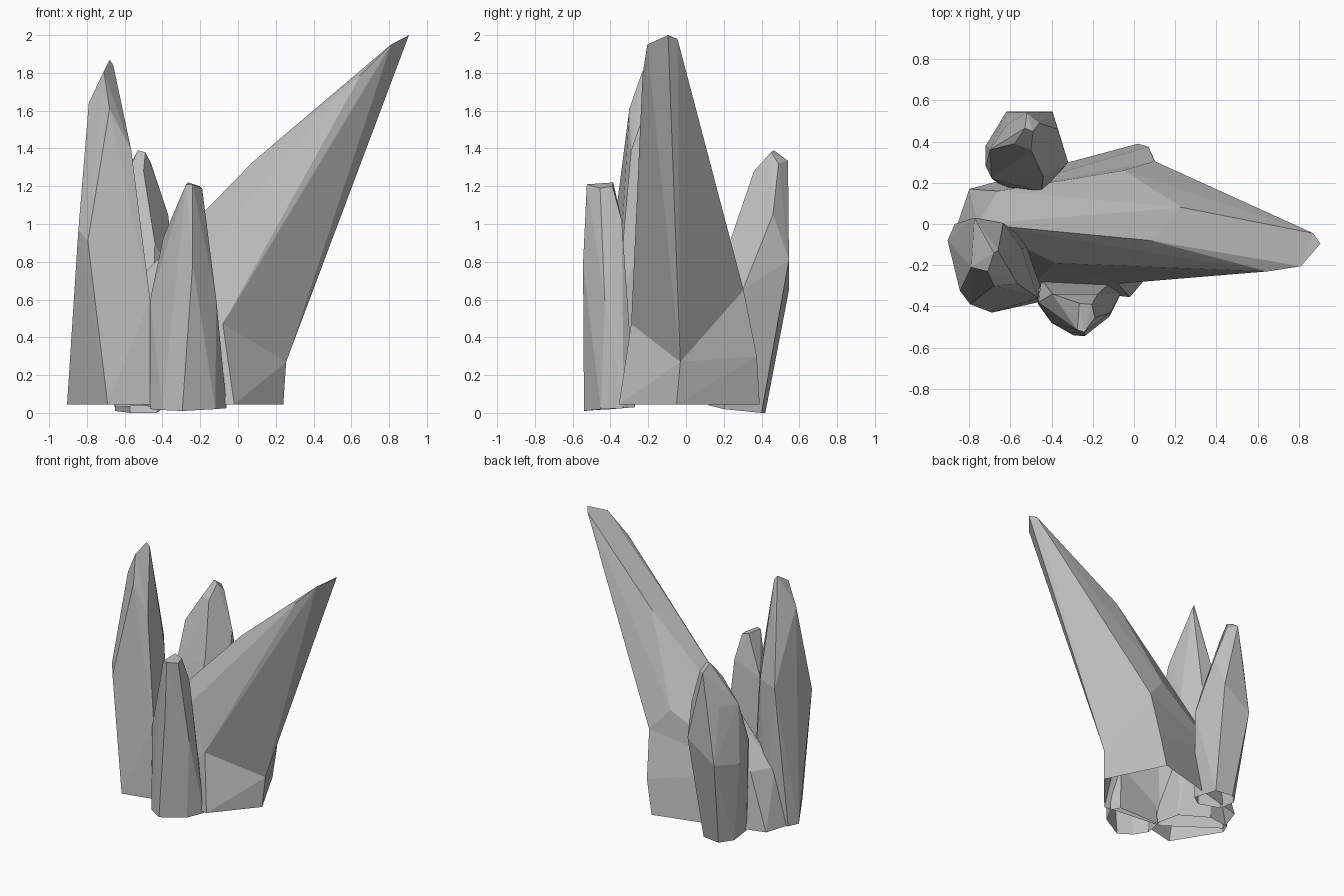
import bpy
import bmesh

if "Cube" in bpy.data.objects:
    bpy.data.objects.remove(bpy.data.objects["Cube"], do_unlink=True)

# One plain stone material shared by every crystal
stone = bpy.data.materials.new("pale grey stone")
stone.use_nodes = True
GREY = (0.52, 0.52, 0.52, 1.0)
stone.diffuse_color = GREY
shader = stone.node_tree.nodes["Principled BSDF"]
shader.inputs["Base Color"].default_value = GREY
shader.inputs["Roughness"].default_value = 0.8

CAP_HEIGHT = 0.66   # caps below this height are left open


def add_facets(mesh, points, open_top=False):
    """Wrap corner points in flat facets, leaving the underside open."""
    part = bmesh.new()
    for point in points:
        part.verts.new(point)
    hull = bmesh.ops.convex_hull(part, input=part.verts[:])
    loose = set(hull["geom_interior"]) | set(hull["geom_unused"])
    bmesh.ops.delete(part, geom=[v for v in loose if isinstance(v, bmesh.types.BMVert)],
                     context="VERTS")
    bmesh.ops.recalc_face_normals(part, faces=part.faces[:])
    part.normal_update()
    caps = []
    for face in part.faces:
        low = max(v.co.z for v in face.verts) < CAP_HEIGHT
        if low and face.normal.z < -0.6:
            caps.append(face)
        elif open_top and face.normal.z > 0.6:
            caps.append(face)
    bmesh.ops.delete(part, geom=caps, context="FACES")
    # Merge nearly coplanar triangles into larger facets
    bmesh.ops.dissolve_limit(part, angle_limit=0.05,
                             verts=part.verts[:], edges=part.edges[:])
    piece = bpy.data.meshes.new("piece")
    part.to_mesh(piece)
    part.free()
    mesh.from_mesh(piece)
    bpy.data.meshes.remove(piece)


def make_crystal(name, *sections):
    """Build one crystal object; all sections but the last have an open top."""
    mesh = bmesh.new()
    for section in sections:
        add_facets(mesh, section, open_top=section is not sections[-1])
    data = bpy.data.meshes.new(name)
    mesh.to_mesh(data)
    mesh.free()
    data.materials.append(stone)
    crystal = bpy.data.objects.new(name, data)
    bpy.context.collection.objects.link(crystal)
    return crystal


# Large leaning crystal: upright foot, then a tapering slanted shaft
foot = [(-.02, -.355, .045), (.24, -.05, .045), (.02, .39, .045), (.07, .375, .3),
        (-.8, .17, .045), (-.87, -.04, .045), (-.5, -.3, .045)]
collar = [(-.08, -.29, .47), (.255, -.03, .27), (.1, .305, .65),
          (-.66, .16, .47), (-.76, 0, .47), (-.38, -.19, .64)]
shaft = [(.08, -.08, 1.33), (.235, .08, 1.45), (-.05, .26, .82), (.65, -.23, 1.79)]
lean_tip = [(.905, -.095, 2), (.87, -.045, 1.98), (.81, -.205, 1.95)]
make_crystal("leaning_crystal", foot + collar, collar + shaft + lean_tip)

# Tall upright crystal on the right of the cluster
tall_base = [(-.905, -.08, .045), (-.69, -.43, .045), (-.465, -.38, .045),
             (-.455, -.29, .045), (-.5, -.1, .045), (-.7, .02, .045),
             (-.87, 0, .045)]
tall_waist = [(-.845, -.325, .97), (-.795, -.39, .91), (-.465, -.36, .6),
              (-.775, .03, 1.09), (-.635, .005, 1.12), (-.545, -.12, 1.13)]
tall_tip = [(-.79, -.21, 1.64), (-.68, -.3, 1.61), (-.565, -.29, 1.39),
            (-.71, -.23, 1.81), (-.68, -.14, 1.87), (-.66, -.13, 1.84)]
make_crystal("tall_crystal", tall_base + tall_waist + tall_tip)

# Short crystal at the front
short_base = [(-.465, -.39, .02), (-.4, -.48, .015), (-.295, -.54, .01),
              (-.12, -.45, .02), (-.06, -.33, .025), (-.1, -.27, .03),
              (-.45, -.27, .03)]
short_waist = [(-.465, -.38, .6), (-.24, -.545, .79), (-.115, -.43, .6),
               (-.395, -.34, .93), (-.175, -.34, 1.02)]
short_tip = [(-.275, -.515, 1.21), (-.265, -.385, 1.22), (-.205, -.39, 1.2),
             (-.19, -.455, 1.19), (-.24, -.525, 1.21)]
make_crystal("front_crystal", short_base + short_waist + short_tip)

# Faceted crystal at the back, widest around its middle
back_base = [(-.57, .42, 0), (-.65, .34, .01), (-.65, .19, .03),
             (-.43, .4, 0), (-.4, .2, .02), (-.5, .12, .04)]
back_waist = [(-.62, .545, .65), (-.72, .38, .63), (-.72, .28, .76),
              (-.395, .545, .81), (-.32, .3, .65), (-.45, .155, .6),
              (-.44, .23, .9), (-.69, .22, .75)]
back_tip = [(-.62, .48, 1.08), (-.7, .36, 1.08), (-.37, .46, 1.05),
            (-.58, .39, 1.28), (-.5, .36, 1.28), (-.53, .465, 1.39),
            (-.49, .45, 1.38), (-.46, .49, 1.32), (-.52, .54, 1.335)]
make_crystal("back_crystal", back_base + back_waist + back_tip)
